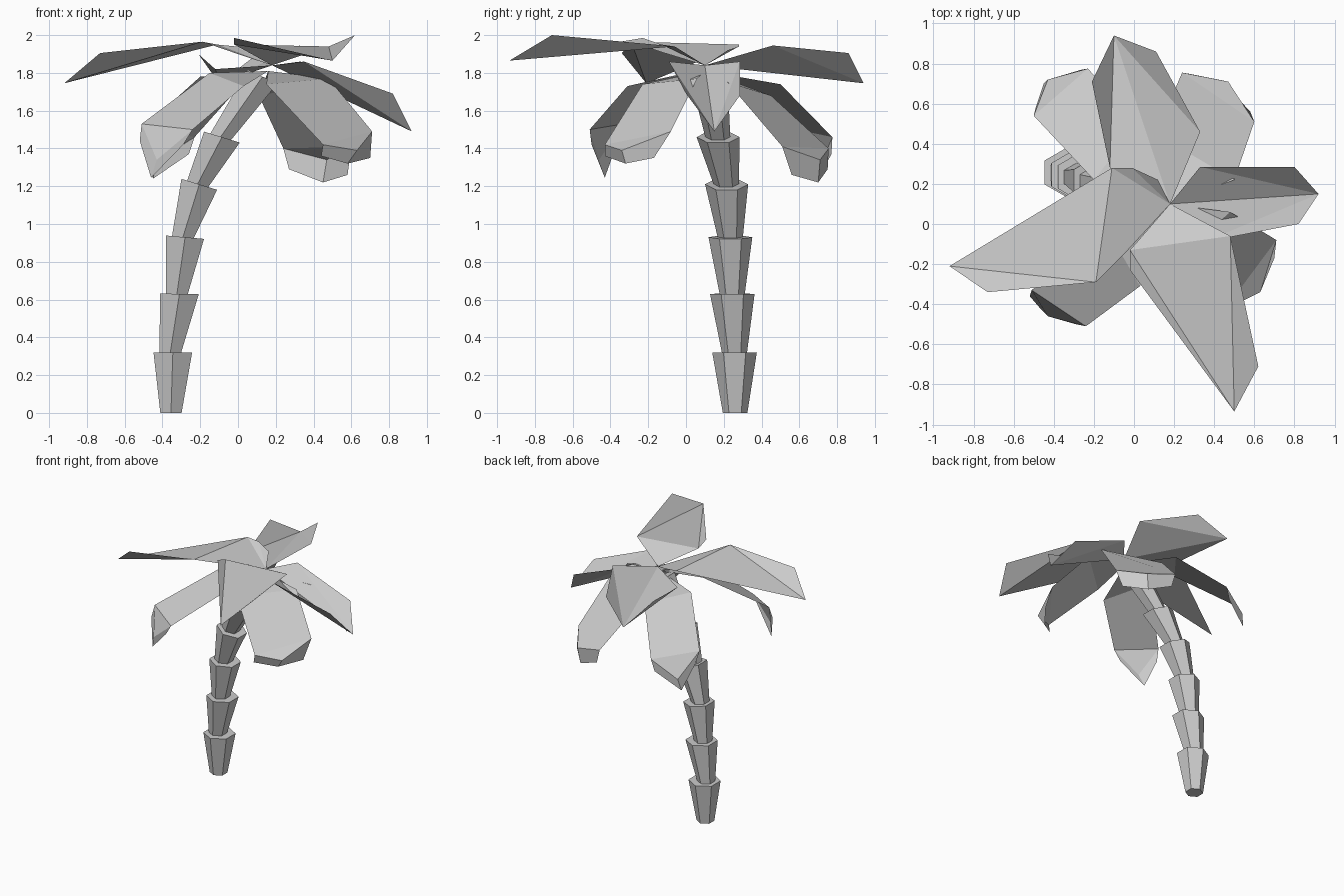
import bpy
import bmesh
from math import cos, sin, pi, radians
from mathutils import Vector

default_cube = bpy.data.objects.get("Cube")
if default_cube:
    bpy.data.objects.remove(default_cube, do_unlink=True)

# One plain grey for the whole tree
grey = bpy.data.materials.new("plain_grey")
grey.use_nodes = True
grey_value = (0.6, 0.6, 0.6, 1)
grey.diffuse_color = grey_value
for node in grey.node_tree.nodes:
    if node.type == "BSDF_PRINCIPLED":
        node.inputs["Base Color"].default_value = grey_value


def finish(name, bm):
    """Turn a bmesh into a flat shaded object."""
    mesh = bpy.data.meshes.new(name)
    bm.to_mesh(mesh)
    bm.free()
    mesh.materials.append(grey)
    obj = bpy.data.objects.new(name, mesh)
    bpy.context.scene.collection.objects.link(obj)


def ring(bm, centre, radius, lean):
    """Add a hexagon of vertices, tipped towards +x by the lean angle."""
    verts = []
    for side in range(6):
        angle = pi * (side + 0.5) / 3
        reach = radius * cos(angle)
        offset = Vector((reach * cos(lean), radius * sin(angle), -reach * sin(lean)))
        verts.append(bm.verts.new(centre + offset))
    return verts


def trunk_segment(name, bottom, top, bottom_lean, top_lean, top_radius):
    """A closed six-sided cup, wider at the top."""
    bm = bmesh.new()
    lower = ring(bm, bottom, 0.065, bottom_lean)
    upper = ring(bm, top, top_radius, top_lean)
    for side in range(6):
        after = (side + 1) % 6
        bm.faces.new((lower[side], lower[after], upper[after], upper[side]))
    bm.faces.new(upper)
    bm.faces.new(reversed(lower))
    finish(name, bm)


def add_face(bm, *points):
    bm.faces.new([bm.verts.new(point) for point in points])


def add_fan(bm, hub, points):
    """Triangles from one hub point to each pair of neighbouring points."""
    for first, second in zip(points, points[1:]):
        add_face(bm, hub, first, second)


def finish_leaf(name, bm):
    """Join the faces of a leaf and make its upper side the outside."""
    bmesh.ops.remove_doubles(bm, verts=bm.verts, dist=0.001)
    bmesh.ops.recalc_face_normals(bm, faces=bm.faces)
    if sum(face.normal.z * face.calc_area() for face in bm.faces) < 0:
        bmesh.ops.reverse_faces(bm, faces=bm.faces)
    finish(name, bm)


def upper_frond(name, tip, edge, root=()):
    """A broad leaf folded from its tip, with an optional fan at its root."""
    bm = bmesh.new()
    add_fan(bm, tip, edge)
    add_fan(bm, upper_base, root)
    finish_leaf(name, bm)


def lower_frond(name, elbow, end, curl):
    """A drooping leaf: a base, a bent middle, a pointed end and a curled lip."""
    bm = bmesh.new()
    left, middle, right = end
    add_face(bm, lower_base, *elbow)
    add_face(bm, elbow[0], left, right, elbow[1])
    add_face(bm, left, middle, right)
    for side in range(2):
        add_face(bm, end[side], curl[side], curl[side + 1], end[side + 1])
    finish_leaf(name, bm)


# Trunk: stacked cups that bend over towards the crown
joints = [
    ((-0.345, 0.257, 0.32), 0, 0.118),
    ((-0.31, 0.245, 0.63), 1, 0.118),
    ((-0.28, 0.235, 0.93), 5, 0.116),
    ((-0.205, 0.215, 1.21), 17, 0.114),
    ((-0.085, 0.17, 1.46), 17, 0.114),
    ((0.13, 0.12, 1.78), 25, 0.1),
]
foot = Vector((-0.355, 0.26, 0))
foot_lean = 0
for count, (top, degrees, radius) in enumerate(joints):
    top = Vector(top)
    lean = radians(degrees)
    trunk_segment(f"trunk_segment_{count}", foot, top, foot_lean, lean, radius)
    foot = top + Vector((-0.015, 0, -0.01))
    foot_lean = lean

upper_base = (0.18, 0.1, 1.84)
lower_base = (0.16, 0.1, 1.81)

# Upper fronds: broad and nearly flat, some folded along the middle
right_near, right_far = (-0.19, -0.29, 1.965), (-0.11, 0.28, 1.95)
upper_frond("upper_frond_right", (-0.92, -0.21, 1.745),
            [(-0.73, -0.34, 1.905), right_near, right_far],
            [(-0.03, -0.13, 1.91), right_near, right_far,
             (-0.01, 0.28, 1.94), (0.12, 0.22, 1.92)])
front_inner, front_outer = (-0.02, -0.13, 1.95), (0.48, -0.06, 1.94)
upper_frond("upper_frond_front", (0.5, -0.935, 1.865),
            [(0.62, -0.71, 2), front_outer, front_inner, (-0.02, -0.23, 1.985)],
            [front_inner, front_outer, (0.27, 0.05, 1.87)])
upper_frond("upper_frond_left", (0.92, 0.15, 1.49),
            [(0.82, 0, 1.69), (0.35, -0.09, 1.86), upper_base,
             (0.33, 0.285, 1.86), (0.8, 0.285, 1.68)])
upper_frond("upper_frond_back", (-0.1, 0.94, 1.745),
            [(0.11, 0.86, 1.905), (0.33, 0.46, 1.945), upper_base,
             (-0.12, 0.28, 1.82), (-0.21, 0.71, 1.9)])

# Lower fronds: drooping, with a curled lip
lower_frond("lower_frond_front_right",
            [(-0.15, 0, 1.8), (0.03, -0.31, 1.73)],
            [(-0.51, -0.33, 1.53), (-0.43, -0.46, 1.34), (-0.24, -0.51, 1.5)],
            [(-0.52, -0.36, 1.44), (-0.46, -0.43, 1.245), (-0.29, -0.5, 1.42)])
lower_frond("lower_frond_front_left",
            [(0.15, -0.23, 1.74), (0.48, 0.06, 1.77)],
            [(0.45, -0.43, 1.42), (0.63, -0.34, 1.39), (0.71, -0.08, 1.49)],
            [(0.44, -0.43, 1.36), (0.58, -0.32, 1.32), (0.7, -0.17, 1.35)])
lower_frond("lower_frond_back_right",
            [(-0.2, 0.22, 1.78), (0.02, 0.5, 1.74)],
            [(-0.5, 0.54, 1.51), (-0.43, 0.72, 1.33), (-0.23, 0.775, 1.46)],
            [(-0.49, 0.58, 1.42), (-0.45, 0.7, 1.24), (-0.26, 0.77, 1.37)])
lower_frond("lower_frond_back_left",
            [(0.5, 0.22, 1.75), (0.11, 0.45, 1.68)],
            [(0.6, 0.51, 1.41), (0.47, 0.71, 1.34), (0.24, 0.755, 1.4)],
            [(0.58, 0.56, 1.26), (0.45, 0.7, 1.22), (0.27, 0.75, 1.29)])
